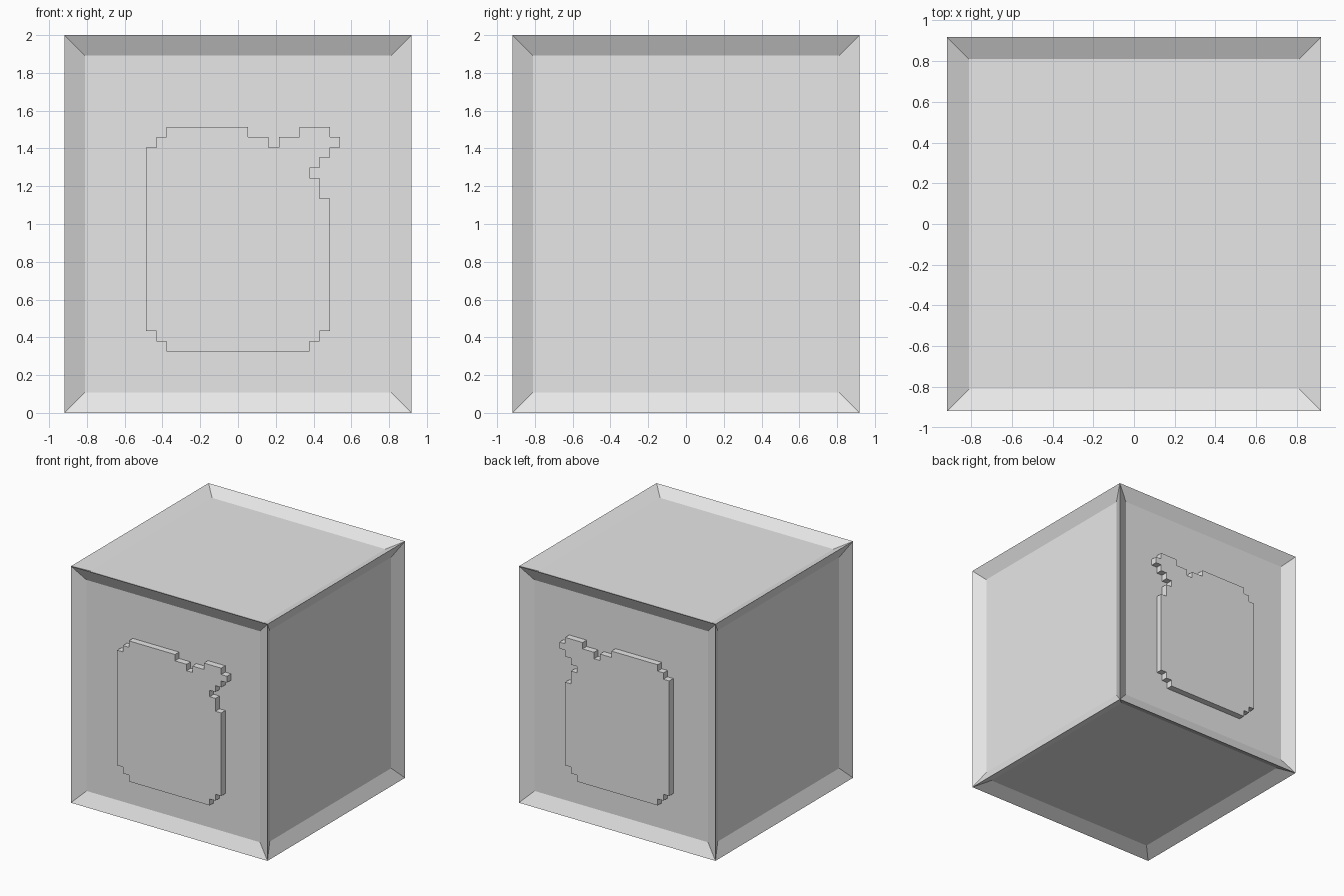
import bpy, bmesh

cube = bpy.data.objects.get("Cube")
if cube:
    bpy.data.objects.remove(cube, do_unlink=True)

U = 2 / 37          # one block unit
HALF = 17 * U       # half the width

grey = bpy.data.materials.new("light_grey")
grey.use_nodes = True
grey.diffuse_color = (0.8, 0.8, 0.8, 1)
grey.node_tree.nodes["Principled BSDF"].inputs["Base Color"].default_value = (0.8, 0.8, 0.8, 1)


def finish(name, bm):
    mesh = bpy.data.meshes.new(name)
    bm.to_mesh(mesh)
    bm.free()
    mesh.materials.append(grey)
    obj = bpy.data.objects.new(name, mesh)
    bpy.context.collection.objects.link(obj)
    return obj


# Crate body: a box with a sunken panel on every side
bm = bmesh.new()
bmesh.ops.create_cube(bm, size=1)
for v in bm.verts:
    v.co = (v.co.x * 2 * HALF, v.co.y * 2 * HALF, (v.co.z + 0.5) * 2)
bm.normal_update()
bmesh.ops.inset_individual(bm, faces=bm.faces[:], thickness=2 * U, depth=-U,
                           use_even_offset=True)
finish("crate_body", bm)

# Stepped outline of the raised shape: each corner is reached by a
# horizontal step and then a vertical one
corners = [(1, 27), (3, 26), (4, 27), (6, 28), (9, 27), (10, 26), (9, 25),
           (8, 24), (7, 23), (8, 21), (9, 8), (8, 7), (7, 6), (-7, 7),
           (-8, 8), (-9, 26), (-8, 27), (-7, 28)]
outline = []
level = corners[-1][1]
for x, z in corners:
    outline += [(x * U, level * U), (x * U, z * U)]
    level = z


# Raised shape, one block unit thick, standing on the sunken panel
def raised_shape(name, side):
    bm = bmesh.new()
    outer = [bm.verts.new((x, side * HALF, z)) for x, z in outline]
    inner = [bm.verts.new((x, side * (HALF - U), z)) for x, z in outline]
    bm.faces.new(outer)
    base = bm.faces.new(inner)
    for i in range(len(outer)):
        bm.faces.new((outer[i - 1], outer[i], inner[i], inner[i - 1]))
    bmesh.ops.recalc_face_normals(bm, faces=bm.faces[:])
    bmesh.ops.delete(bm, geom=[base], context="FACES_ONLY")
    finish(name, bm)


raised_shape("front_raised_shape", -1)
raised_shape("back_raised_shape", 1)
